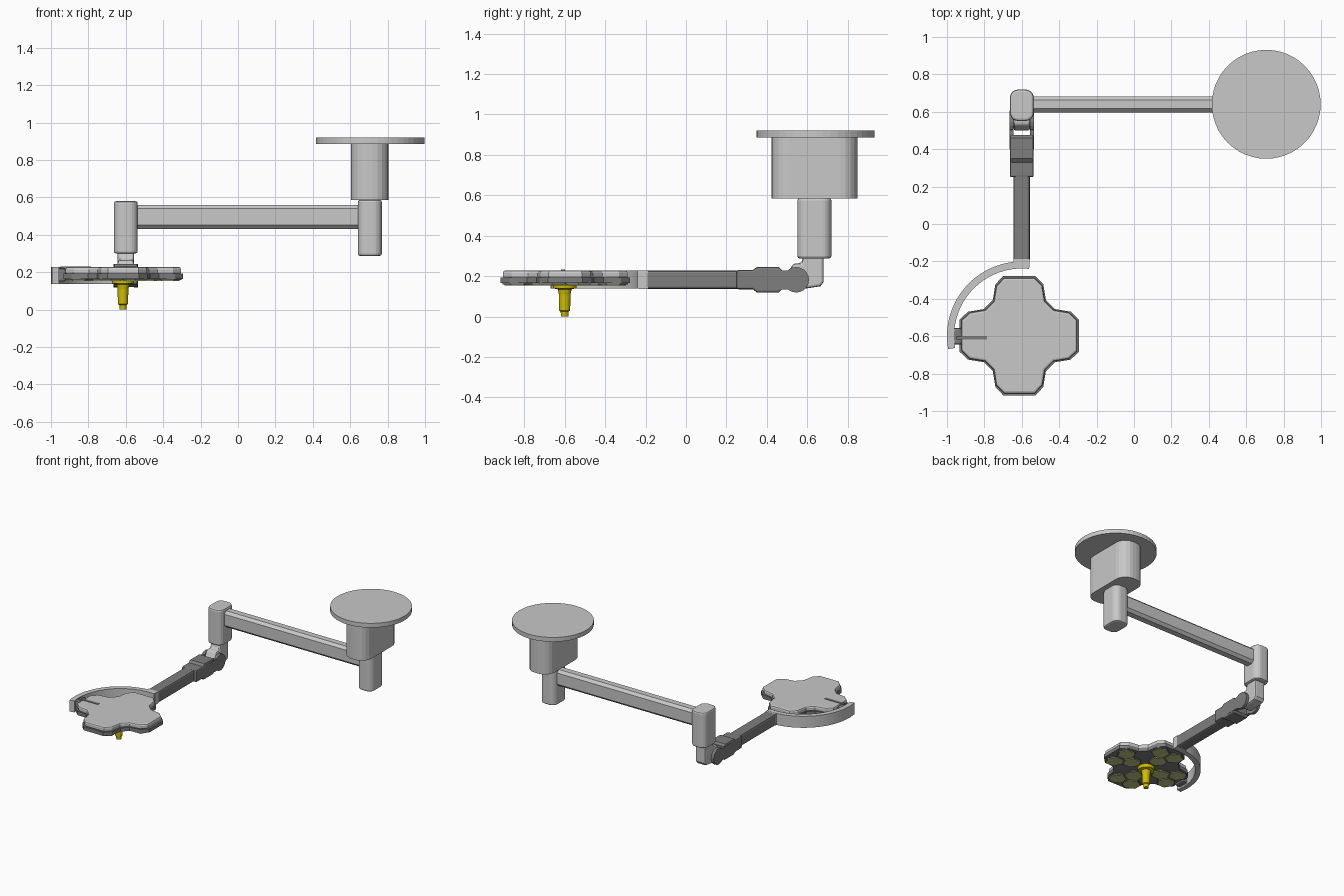
import bpy, bmesh, math
from mathutils import Vector

if "Cube" in bpy.data.objects:
    bpy.data.objects.remove(bpy.data.objects["Cube"])


def material(name, rgb):
    m = bpy.data.materials.new(name)
    m.diffuse_color = (*rgb, 1)
    m.use_nodes = True
    m.node_tree.nodes["Principled BSDF"].inputs["Base Color"].default_value = m.diffuse_color
    return m


LIGHT = material("light_grey", (0.58, 0.58, 0.58))
DARK = material("dark_grey", (0.21, 0.21, 0.21))
LENS = material("pale_yellow_lens", (0.55, 0.56, 0.24))
YELLOW = material("handle_yellow", (0.62, 0.52, 0.0))


def finish(name, bm, mat, bevel=0):
    bmesh.ops.recalc_face_normals(bm, faces=bm.faces)
    mesh = bpy.data.meshes.new(name)
    bm.to_mesh(mesh)
    bm.free()
    mesh.materials.append(mat)
    ob = bpy.data.objects.new(name, mesh)
    bpy.context.collection.objects.link(ob)
    if bevel:
        b = ob.modifiers.new("bevel", 'BEVEL')
        b.width, b.segments, b.limit_method = bevel, 2, 'ANGLE'
        b.angle_limit = math.radians(50)
    return ob


def prism(name, pts, lo, hi, mat, axis='z', bevel=0):
    """Extrude a closed 2D profile along z (xy points) or x (yz points)."""
    bm = bmesh.new()
    place = (lambda a, b, h: (a, b, h)) if axis == 'z' else (lambda a, b, h: (h, a, b))
    base = bm.faces.new([bm.verts.new(place(a, b, lo)) for a, b in pts])
    top = bmesh.ops.extrude_face_region(bm, geom=[base])
    move = Vector(place(0, 0, hi - lo))
    for v in top['geom']:
        if isinstance(v, bmesh.types.BMVert):
            v.co += move
    return finish(name, bm, mat, bevel)


def box(name, x, y, z, mat, bevel=0):
    return prism(name, [(x[0], y[0]), (x[1], y[0]), (x[1], y[1]), (x[0], y[1])],
                 z[0], z[1], mat, 'z', bevel)


def ngon(cx, cy, r, n, start=0.0):
    return [(cx + r * math.cos(start + math.tau * i / n),
             cy + r * math.sin(start + math.tau * i / n)) for i in range(n)]


def stadium(cx, cy, hx, hy, r, n=5):
    """Rectangle with rounded corners."""
    out = []
    for k, (sx, sy) in enumerate([(1, 1), (-1, 1), (-1, -1), (1, -1)]):
        for i in range(n + 1):
            a = math.pi / 2 * (k + i / n)
            out.append((cx + sx * (hx - r) + r * math.cos(a),
                        cy + sy * (hy - r) + r * math.sin(a)))
    return out


def lathe(name, profile, cx, cy, mat, n=24):
    bm = bmesh.new()
    rings = [[bm.verts.new((x, y, z)) for x, y in ngon(cx, cy, r, n)] for r, z in profile]
    for a, b in zip(rings, rings[1:]):
        for i in range(n):
            bm.faces.new((a[i], a[(i + 1) % n], b[(i + 1) % n], b[i]))
    bm.faces.new(rings[0])
    bm.faces.new(rings[-1])
    return finish(name, bm, mat)


# Ceiling plate and housing
prism("ceiling_plate", ngon(0.707, 0.64, 0.291, 48), 0.886, 0.92, LIGHT)
prism("ceiling_housing", stadium(0.705, 0.635, 0.1, 0.213, 0.085), 0.585, 0.888, LIGHT)

# Pivot posts and the long upper arm
prism("ceiling_post", stadium(0.705, 0.635, 0.064, 0.084, 0.045), 0.287, 0.587, LIGHT, bevel=0.012)
prism("outer_post", stadium(-0.6, 0.635, 0.064, 0.084, 0.045), 0.30, 0.58, LIGHT, bevel=0.012)
prism("upper_arm", [(0.597, 0.452), (0.617, 0.432), (0.663, 0.432), (0.683, 0.452),
                    (0.683, 0.540), (0.663, 0.560), (0.617, 0.560), (0.597, 0.540)],
      -0.58, 0.69, LIGHT, 'x')

# Elbow dropping from the outer post into the fork
prism("elbow", [(0.585, 0.31), (0.68, 0.31), (0.68, 0.17), (0.665, 0.15), (0.60, 0.14),
                (0.53, 0.14), (0.50, 0.16), (0.50, 0.21), (0.53, 0.262), (0.57, 0.265)],
      -0.644, -0.556, LIGHT, 'x', 0.012)

# Fork: two cheeks with round ends, joined by a collar
for side, x in (("left", -0.655), ("right", -0.545)):
    box("fork_cheek_" + side, (x - 0.011, x + 0.011), (0.40, 0.56), (0.135, 0.228), DARK)
    prism("fork_disc_" + side, ngon(0.545, 0.182, 0.063, 20), x - 0.011, x + 0.011, DARK, 'x')
prism("fork_collar", [(0.25, 0.135), (0.33, 0.135), (0.35, 0.12), (0.46, 0.12), (0.475, 0.135),
                      (0.475, 0.23), (0.46, 0.245), (0.35, 0.245), (0.33, 0.23), (0.25, 0.23)],
      -0.664, -0.536, DARK, 'x', 0.01)
box("lower_arm", (-0.645, -0.557), (-0.2, 0.3), (0.137, 0.227), DARK, 0.012)

# Quarter ring carrying the lamp head
arc = [math.radians(84 + 106 * i / 24) for i in range(25)]
ring = [(-0.6 + 0.4 * math.cos(a), -0.6 + 0.4 * math.sin(a)) for a in arc]
ring += [(-0.6 + 0.362 * math.cos(a), -0.6 + 0.362 * math.sin(a)) for a in reversed(arc)]
prism("yoke_ring", ring, 0.138, 0.228, LIGHT)
box("yoke_end", (-0.644, -0.558), (-0.232, -0.188), (0.137, 0.227), LIGHT)

# Pivot between ring and head
box("head_pivot", (-0.97, -0.92), (-0.645, -0.555), (0.15, 0.222), DARK, 0.012)
box("pivot_rod", (-0.95, -0.785), (-0.618, -0.598), (0.19, 0.232), DARK)

# Four-lobed lamp head: one quarter of the outline, turned four times
CX, CY = -0.613, -0.597
quarter = [(0.32, -0.085), (0.32, 0.085), (0.275, 0.128), (0.19, 0.142),
           (0.142, 0.19), (0.128, 0.275), (0.085, 0.32)]


def head_outline(s):
    pts = []
    for k in range(4):
        c, n = round(math.cos(k * math.pi / 2)), round(math.sin(k * math.pi / 2))
        for x, y in quarter[1:]:
            pts.append((CX + s * (c * x - n * y), CY + s * (n * x + c * y)))
    return pts


prism("head_cover", head_outline(0.965), 0.188, 0.228, LIGHT, bevel=0.012)
prism("head_frame", head_outline(1.0), 0.165, 0.193, DARK)

# Hexagonal lenses, three in every lobe, each in a dark rim
for k in range(4):
    a = k * math.pi / 2
    for j, (u, v) in enumerate([(0.132, 0.0), (0.238, 0.065), (0.238, -0.065)]):
        x = CX + u * math.cos(a) - v * math.sin(a)
        y = CY + u * math.sin(a) + v * math.cos(a)
        prism(f"lens_rim_{k}_{j}", ngon(x, y, 0.072, 6, a), 0.159, 0.17, DARK)
        prism(f"lens_{k}_{j}", ngon(x, y, 0.062, 6, a), 0.154, 0.165, LENS)

# Steering handle
lathe("handle", [(0.018, 0.0), (0.02, 0.025), (0.027, 0.03), (0.029, 0.11), (0.034, 0.135),
                 (0.058, 0.14), (0.06, 0.17)], -0.615, -0.6, YELLOW)
